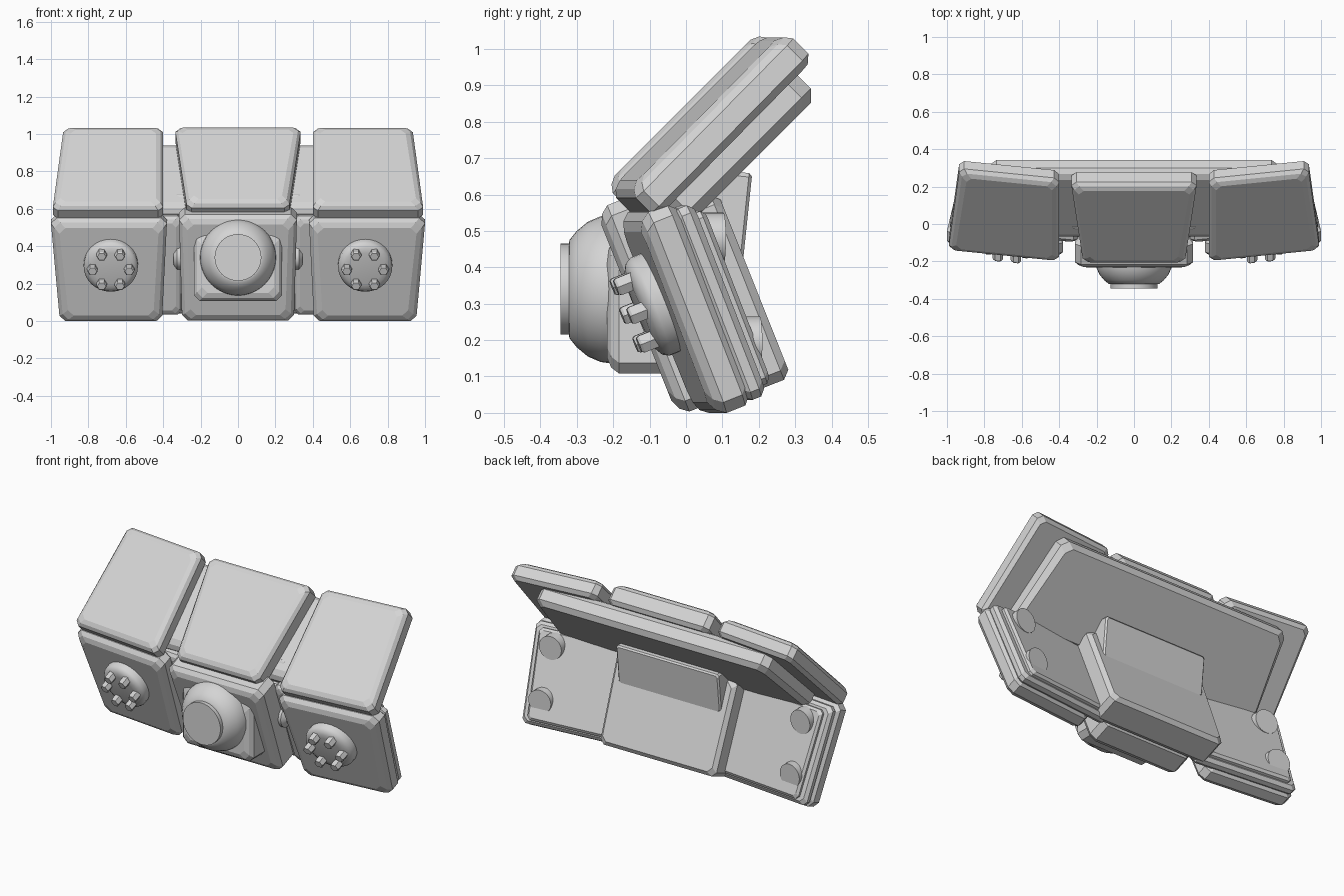
import bpy, bmesh
from math import cos, sin, tau, radians
from mathutils import Matrix, Vector

cube = bpy.data.objects.get("Cube")
if cube:
    bpy.data.objects.remove(cube)

grey = bpy.data.materials.new("light grey")
grey.use_nodes = True
GREY = (0.66, 0.66, 0.66, 1)
grey.diffuse_color = GREY
grey.node_tree.nodes["Principled BSDF"].inputs["Base Color"].default_value = GREY

LOWER = Matrix.Rotation(radians(111.7), 4, "X")   # leaning front, local z faces outward
UPPER = Matrix.Rotation(radians(45), 4, "X")
FACING = Matrix.Rotation(radians(90), 4, "X")     # local z faces straight forward
SWEEP = 0.1                                       # wings sweep back away from centre


def loft(name, rings, matrix, side=0, smooth=False):
    """Skin closed rings; side 1/-1 sweeps the part back and mirrors it."""
    bm = bmesh.new()
    loops = []
    for ring in rings:
        loop = []
        for p in ring:
            q = matrix @ Vector(p)
            if side:
                q.y += SWEEP * (q.x - 0.4)
                q.x *= side
            loop.append(bm.verts.new(q))
        loops.append(loop)
    n = len(loops[0])
    for a, b in zip(loops, loops[1:]):
        for i in range(n):
            j = (i + 1) % n
            bm.faces.new((a[i], a[j], b[j], b[i]))
    bm.faces.new(loops[0])
    bm.faces.new(loops[-1])
    bmesh.ops.recalc_face_normals(bm, faces=bm.faces[:])
    mesh = bpy.data.meshes.new(name)
    bm.to_mesh(mesh)
    bm.free()
    mesh.materials.append(grey)
    obj = bpy.data.objects.new(name, mesh)
    bpy.context.collection.objects.link(obj)
    if smooth:
        bpy.ops.object.select_all(action="DESELECT")
        obj.select_set(True)
        bpy.context.view_layer.objects.active = obj
        bpy.ops.object.shade_smooth_by_angle(angle=radians(35))
    return obj


def slab(name, matrix, bottom, top, v, w, edge=0.03, side=0):
    """Armour slab: trapezoid with clipped corners and chamfered rims.
    bottom/top are x ranges, v the height range, w the back and front depth."""
    c = edge * 0.9

    def ring(depth, inset):
        (b0, b1), (t0, t1) = bottom, top
        b0, b1, t0, t1 = b0 + inset, b1 - inset, t0 + inset, t1 - inset
        v0, v1 = v[0] + inset, v[1] - inset
        pts = [(b0 + c, v0), (b1 - c, v0), (b1, v0 + c), (t1, v1 - c),
               (t1 - c, v1), (t0 + c, v1), (t0, v1 - c), (b0, v0 + c)]
        return [(x, y, depth) for x, y in pts]

    back, front = w
    e = min(edge, (front - back) * 0.4)
    rings = [ring(back, edge * 0.7), ring(back + e * 0.7, 0), ring(front - e, 0),
             ring(front - e * 0.35, edge * 0.5), ring(front, edge * 1.3)]
    return loft(name, rings, matrix, side)


def lathe(name, profile, matrix, centre=(0, 0), sides=32, side=0, smooth=True):
    rings = [[(centre[0] + r * cos(tau * i / sides), centre[1] + r * sin(tau * i / sides), h)
              for i in range(sides)] for r, h in profile]
    return loft(name, rings, matrix, side, smooth)


def both(x):
    return (-x, x)


# Centre column
slab("centre_lower_panel", LOWER, both(0.30), both(0.315), (0.0, 0.61), (-0.14, 0.025), 0.035)
slab("centre_back_block", LOWER, both(0.385), both(0.395), (-0.015, 0.53), (-0.305, -0.12))
slab("centre_upper_panel", UPPER, both(0.275), both(0.335), (0.285, 0.888), (0.475, 0.60), 0.03)

# Broad plate behind the upper panels
slab("upper_back_plate", UPPER, both(0.83), both(0.77), (0.36, 0.873), (0.36, 0.49), 0.04)

# Hinge block joining the back of the two rows
hinge = Matrix.Translation((0, 0.06, 0.55)) @ Matrix.Rotation(radians(84), 4, "X")
slab("hinge_block", hinge, both(0.34), both(0.34), (-0.12, 0.12), (-0.11, 0.10), 0.012)

# Lens housing, dome and cap
slab("lens_housing", FACING, both(0.235), both(0.235), (0.108, 0.48), (0.02, 0.217), 0.033)
dome = [(0.2, 0.05), (0.205, 0.2), (0.2, 0.235), (0.185, 0.27), (0.16, 0.3),
        (0.135, 0.32), (0.125, 0.322), (0.125, 0.345)]
lathe("lens_dome", dome, FACING, (0, 0.34), 40)
axle = Matrix.Translation((0, 0.005, 0.34)) @ Matrix.Rotation(radians(90), 4, "Y")
lathe("side_knobs", [(0.04, -0.345), (0.065, -0.325), (0.065, 0.325), (0.04, 0.345)], axle, sides=24)

# Mirrored wings
for side, label in ((1, "left"), (-1, "right")):
    slab(label + "_lower_panel", LOWER, (0.405, 0.955), (0.38, 1.0),
         (-0.022, 0.572), (-0.135, -0.02), 0.035, side)
    slab(label + "_middle_plate", LOWER, (0.3, 0.945), (0.3, 0.985),
         (-0.015, 0.55), (-0.178, -0.11), 0.025, side)
    slab(label + "_back_plate", LOWER, (0.3, 0.9), (0.3, 0.94),
         (0.01, 0.52), (-0.205, -0.16), 0.02, side)
    slab(label + "_upper_panel", UPPER, (0.4, 0.99), (0.4, 0.935),
         (0.28, 0.9), (0.475, 0.585), 0.03, side)

    # Round boss with six hexagonal bolts
    hub = (0.68, 0.318)
    lathe(label + "_boss", [(0.145, -0.06), (0.145, 0.01), (0.135, 0.027), (0.115, 0.038), (0.09, 0.042)],
          LOWER, hub, 32, side)
    for k in range(6):
        a = tau * k / 6
        spot = (hub[0] + 0.098 * cos(a), hub[1] + 0.098 * sin(a))
        lathe(f"{label}_bolt_{k + 1}", [(0.028, 0), (0.028, 0.075), (0.023, 0.082)],
              LOWER, spot, 6, side, False)

    # Level studs emerging from the back plate
    for part, z, y in (("upper", 0.48, 0.1), ("lower", 0.195, 0.2)):
        lathe(f"{label}_{part}_stud", [(0.07, -y + 0.15), (0.07, -y + 0.04)],
              FACING, (0.83, z), 24, side)
